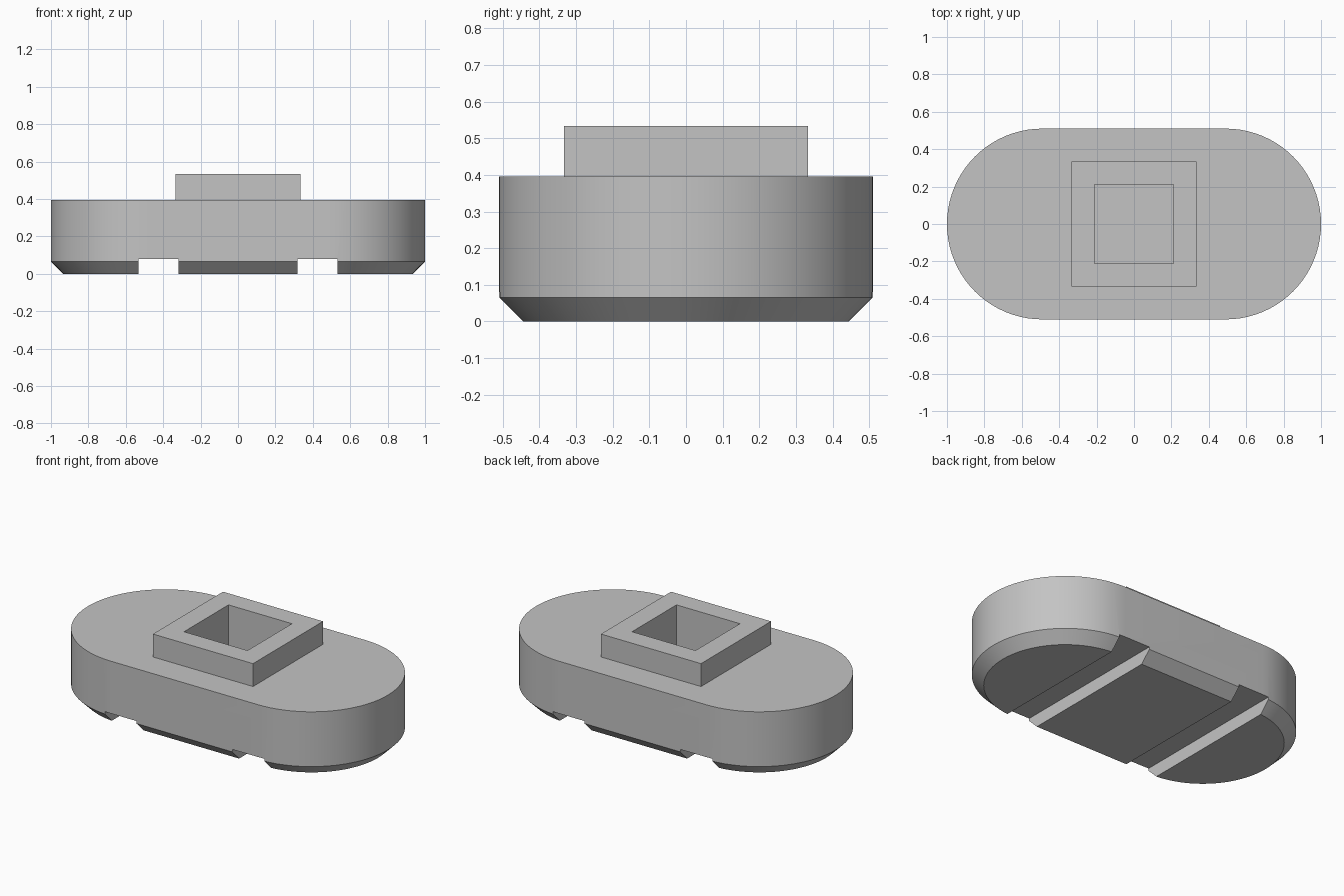
import bpy
import bmesh
from math import cos, sin, pi

default = bpy.data.objects.get("Cube")
if default:
    bpy.data.objects.remove(default, do_unlink=True)

# Main dimensions
HALF_LENGTH, RADIUS = 1.0, 0.51
BODY_TOP, BOSS_TOP = 0.395, 0.533
CHAMFER = 0.065
ARC_STEPS = 40

grey = bpy.data.materials.new("plain grey")
grey.use_nodes = True
grey.diffuse_color = (0.55, 0.55, 0.55, 1)
grey.node_tree.nodes["Principled BSDF"].inputs["Base Color"].default_value = (0.55, 0.55, 0.55, 1)


def make_object(name, bm):
    bmesh.ops.recalc_face_normals(bm, faces=bm.faces[:])
    mesh = bpy.data.meshes.new(name)
    bm.to_mesh(mesh)
    bm.free()
    mesh.materials.append(grey)
    obj = bpy.data.objects.new(name, mesh)
    bpy.context.collection.objects.link(obj)
    return obj


def box(name, x, width, depth, bottom, top):
    bm = bmesh.new()
    bmesh.ops.create_cube(bm, size=1)
    for v in bm.verts:
        v.co.x = x + v.co.x * width
        v.co.y *= depth
        v.co.z = bottom + (v.co.z + 0.5) * (top - bottom)
    return make_object(name, bm)


def stadium_ring(bm, radius, z):
    ring = []
    for side, start in ((1, -pi / 2), (-1, pi / 2)):
        for i in range(ARC_STEPS + 1):
            a = start + pi * i / ARC_STEPS
            x = side * (HALF_LENGTH - RADIUS) + radius * cos(a)
            ring.append(bm.verts.new((x, radius * sin(a), z)))
    return ring


def combine(target, tool, operation):
    mod = target.modifiers.new(tool.name, "BOOLEAN")
    mod.object, mod.operation, mod.solver = tool, operation, "EXACT"
    bpy.ops.object.select_all(action="DESELECT")
    target.select_set(True)
    bpy.context.view_layer.objects.active = target
    bpy.ops.object.modifier_apply(modifier=mod.name)
    bpy.data.objects.remove(tool, do_unlink=True)


# Rounded body with a chamfered underside
bm = bmesh.new()
rings = [stadium_ring(bm, RADIUS - CHAMFER, 0),
         stadium_ring(bm, RADIUS, CHAMFER),
         stadium_ring(bm, RADIUS, BODY_TOP)]
for low, high in zip(rings, rings[1:]):
    for i in range(len(low)):
        j = (i + 1) % len(low)
        bm.faces.new((low[i], low[j], high[j], high[i]))
bm.faces.new(rings[0])
bm.faces.new(rings[-1])
body = make_object("body", bm)

# Square boss on top, with a blind square socket
combine(body, box("boss", 0, 0.667, 0.667, 0.3, BOSS_TOP), "UNION")
combine(body, box("socket_cutter", 0, 0.423, 0.423, 0.11, 0.7), "DIFFERENCE")

# Two grooves across the underside
for side in (-1, 1):
    combine(body, box("groove_cutter", side * 0.425, 0.212, 1.4, -0.1, 0.08), "DIFFERENCE")

# Smooth round ends, crisp edges elsewhere
bpy.ops.object.select_all(action="DESELECT")
body.select_set(True)
bpy.context.view_layer.objects.active = body
bpy.ops.object.shade_smooth_by_angle(angle=pi / 6)
